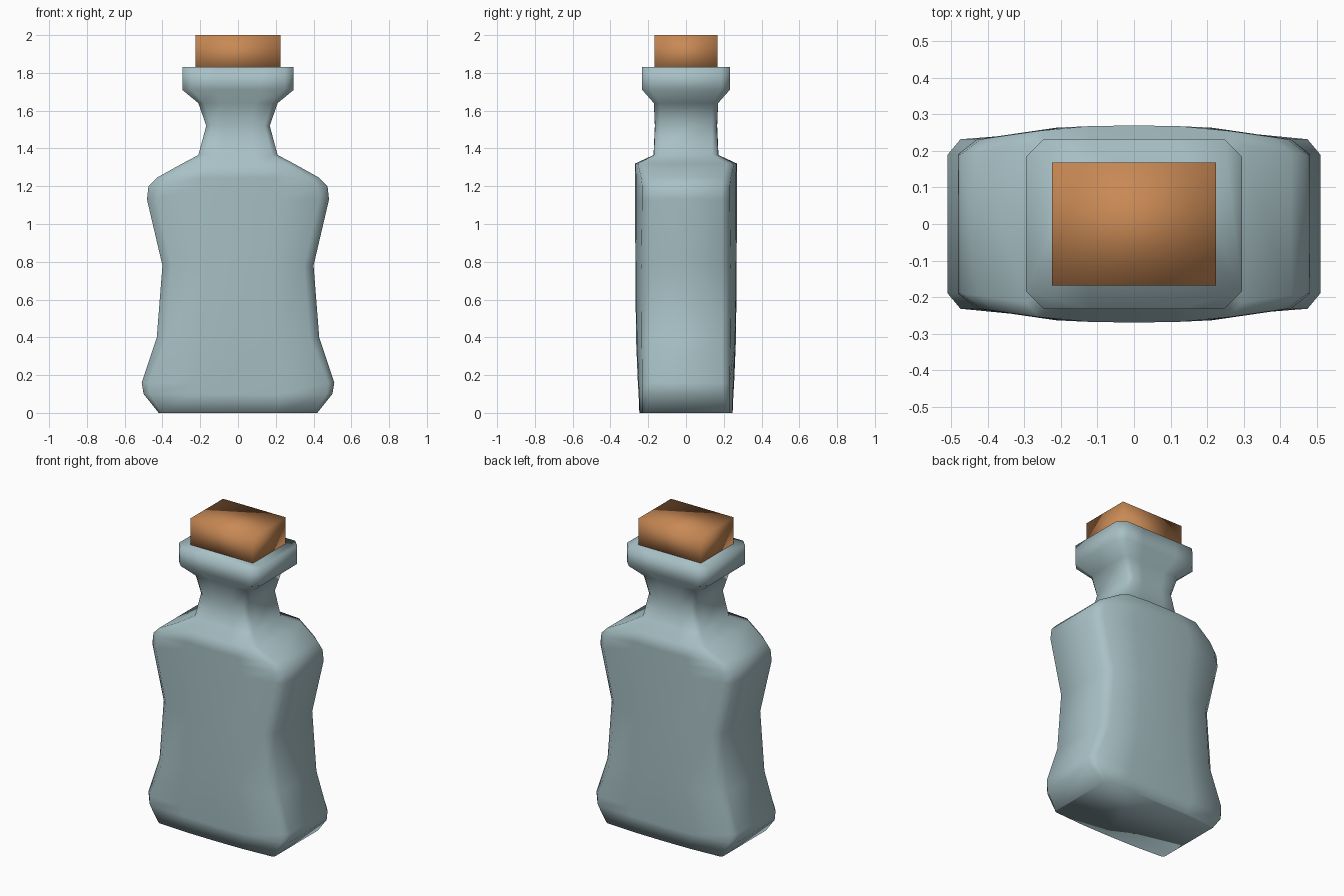
import bpy, bmesh

if "Cube" in bpy.data.objects:
    bpy.data.objects.remove(bpy.data.objects["Cube"])


def material(name, rgb):
    m = bpy.data.materials.new(name)
    m.diffuse_color = (*rgb, 1)
    m.use_nodes = True
    m.node_tree.nodes["Principled BSDF"].inputs["Base Color"].default_value = m.diffuse_color
    return m


def finish(bm, name, mat):
    bmesh.ops.recalc_face_normals(bm, faces=bm.faces)
    for f in bm.faces:
        f.smooth = True
    me = bpy.data.meshes.new(name)
    bm.to_mesh(me)
    bm.free()
    me.materials.append(mat)
    ob = bpy.data.objects.new(name, me)
    bpy.context.collection.objects.link(ob)
    return ob


def section(w, inner, corner, side, d):
    """Bevelled rectangle with bowed front and back, counter-clockwise.
    Front bow d at the middle, corner = depth where the bevel starts."""
    mid = inner * 0.49
    dm = corner + (d - corner) * 0.84
    q = [(w, side), (inner, corner), (mid, dm)]
    half = q + [(0, d)] + [(-x, y) for x, y in reversed(q)]
    return half + [(-x, -y) for x, y in half]


glass = material("pale blue glass", (0.39, 0.53, 0.56))
cork_mat = material("orange cork", (0.58, 0.25, 0.09))

# bottle: height, half width, bevel start x, bevel depth, side depth, bow depth
rings = [
    (0.00, 0.42, 0.405, 0.232, 0.220, 0.247),
    (0.10, 0.50, 0.470, 0.232, 0.195, 0.251),
    (0.16, 0.51, 0.475, 0.232, 0.190, 0.255),
    (0.40, 0.43, 0.380, 0.235, 0.190, 0.265),
    (0.78, 0.40, 0.350, 0.237, 0.190, 0.268),
    (1.13, 0.482, 0.430, 0.232, 0.190, 0.270),
    (1.20, 0.474, 0.420, 0.232, 0.190, 0.270),
    (1.245, 0.43, 0.380, 0.238, 0.195, 0.270),
    (1.32, 0.295, 0.260, 0.255, 0.215, 0.270),
    (1.365, 0.21, 0.180, 0.170, 0.140, 0.172),
    (1.52, 0.168, 0.140, 0.164, 0.138, 0.165),
    (1.64, 0.21, 0.180, 0.170, 0.140, 0.170),
    (1.71, 0.295, 0.248, 0.232, 0.185, 0.232),
    (1.83, 0.295, 0.248, 0.232, 0.185, 0.232),
]
bm = bmesh.new()
loops = [[bm.verts.new((x, y, r[0])) for x, y in section(*r[1:])] for r in rings]
for a, b in zip(loops, loops[1:]):
    n = len(a)
    for i in range(n):
        j = (i + 1) % n
        bm.faces.new((a[i], a[j], b[j], b[i]))
bm.faces.new(loops[0][::-1])
bm.faces.new(loops[-1])
finish(bm, "bottle", glass)

# cork stopper
bm = bmesh.new()
bmesh.ops.create_cube(bm, size=1)
for v in bm.verts:
    v.co = (v.co.x * 0.45, v.co.y * 0.336, 1.80 if v.co.z < 0 else 2.0)
finish(bm, "cork", cork_mat)
